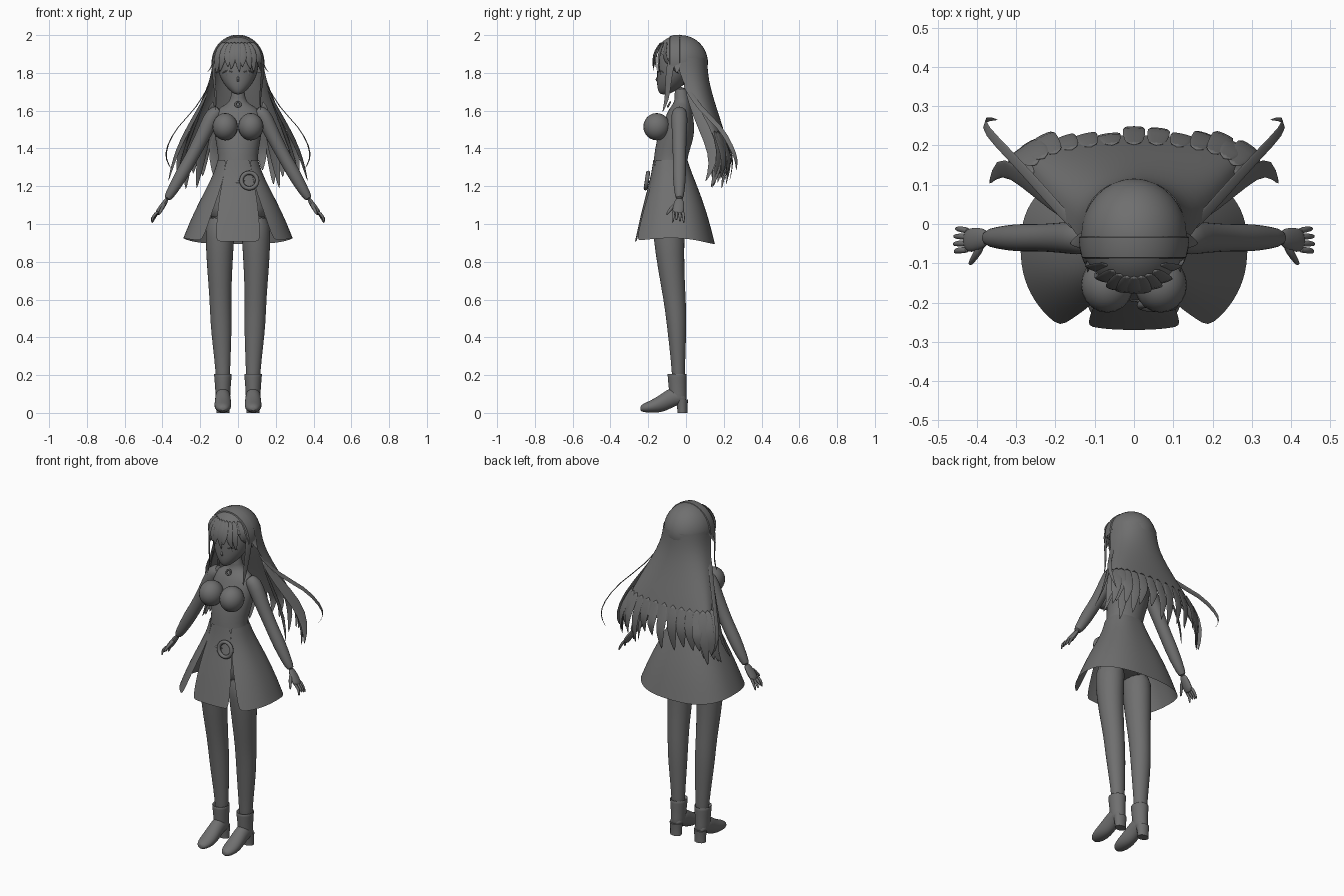
import bpy, math, random
from mathutils import Vector as V

if "Cube" in bpy.data.objects:
    bpy.data.objects.remove(bpy.data.objects["Cube"])

random.seed(4)
grey = bpy.data.materials.new("warm_grey")
grey.diffuse_color = (0.16, 0.16, 0.16, 1)
grey.use_nodes = True
grey.node_tree.nodes["Principled BSDF"].inputs["Base Color"].default_value = grey.diffuse_color


def finish(name, verts, faces, sub=1, angle=50):
    me = bpy.data.meshes.new(name)
    me.from_pydata([tuple(v) for v in verts], [], faces)
    me.materials.append(grey)
    ob = bpy.data.objects.new(name, me)
    bpy.context.collection.objects.link(ob)
    bpy.ops.object.select_all(action='DESELECT')
    ob.select_set(True)
    bpy.context.view_layer.objects.active = ob
    bpy.ops.object.mode_set(mode='EDIT')
    bpy.ops.mesh.select_all(action='SELECT')
    bpy.ops.mesh.normals_make_consistent(inside=False)
    bpy.ops.object.mode_set(mode='OBJECT')
    bpy.ops.object.shade_smooth_by_angle(angle=math.radians(angle))
    if sub:
        m = ob.modifiers.new("smooth", 'SUBSURF')
        m.levels = m.render_levels = sub
    return ob


def grid(rows, closed=True, caps=True, base=0):
    n = len(rows[0])
    verts = [p for r in rows for p in r]
    faces = []
    for i in range(len(rows) - 1):
        for j in range(n if closed else n - 1):
            k = (j + 1) % n
            faces.append([base + q for q in (i*n + j, i*n + k, (i+1)*n + k, (i+1)*n + j)])
    if closed and caps:
        faces.append([base + j for j in range(n)][::-1])
        faces.append([base + (len(rows)-1)*n + j for j in range(n)])
    return verts, faces


def ring(c, u, v, n):
    return [V(c) + u*math.cos(2*math.pi*j/n) + v*math.sin(2*math.pi*j/n) for j in range(n)]


def loft(name, rings, n=16, sub=1):
    """Stack of horizontal ellipses: x, y, z, rx, ry."""
    rows = [ring((x, y, z), V((a, 0, 0)), V((0, b, 0)), n) for x, y, z, a, b in rings]
    return finish(name, *grid(rows), sub=sub)


def tubes(name, items, n=8, flat=1.0, sub=1):
    """Tapered tubes or flat locks; each item: points, radii, thickness direction."""
    vs, fs = [], []
    for pts, rad, ref in items:
        pts, rows = [V(p) for p in pts], []
        for i, p in enumerate(pts):
            t = (pts[min(i+1, len(pts)-1)] - pts[max(i-1, 0)]).normalized()
            u = t.cross(V(ref)).normalized()
            rows.append(ring(p, u*rad[i], u.cross(t)*rad[i]*flat, n))
        a, b = grid(rows, base=len(vs))
        vs += a
        fs += b
    return finish(name, vs, fs, sub)


def ball(name, c, r):
    rows = [ring((c[0], c[1], c[2] + r[2]*math.cos(t)), V((r[0]*math.sin(t), 0, 0)),
                 V((0, r[1]*math.sin(t), 0)), 20) for t in [math.pi*(i+.15)/12.3 for i in range(13)]]
    return finish(name, *grid(rows), sub=0)


# Head, neck and torso
loft("face", [(0, y, z, a, b) for z, y, a, b in [
    (1.685, -.115, .015, .02), (1.70, -.105, .037, .042), (1.73, -.085, .069, .07),
    (1.77, -.07, .094, .085), (1.81, -.055, .108, .1), (1.86, -.045, .115, .108),
    (1.92, -.04, .1, .1), (1.97, -.035, .05, .05)]])
tubes("nose", [([(0, -.142, 1.79), (0, -.161, 1.763), (0, -.146, 1.753)], [.003, .008, .006], (0, 1, 0))])
loft("torso", [(0, y, z, a, b) for z, y, a, b in [
    (1.73, -.03, .035, .035), (1.66, -.02, .037, .037), (1.635, -.024, .06, .045),
    (1.61, -.03, .112, .06), (1.57, -.035, .13, .074), (1.5, -.045, .128, .092),
    (1.44, -.06, .12, .098), (1.36, -.08, .105, .09), (1.31, -.085, .11, .09),
    (1.2, -.08, .145, .1), (1.08, -.08, .165, .1), (1.0, -.085, .14, .085)]], 20)


def torus(name, c, R, r, tilt):
    rows = []
    for i in range(28):
        a = 2*math.pi*i/28
        d = V((math.cos(a), math.sin(a)*math.sin(tilt), math.sin(a)*math.cos(tilt)))
        nrm = V((0, -math.cos(tilt), math.sin(tilt)))
        rows.append(ring(V(c) + d*R, d*r, nrm*r, 8))
    return finish(name, *grid(rows + rows[:1], caps=False), sub=0)


torus("belt_buckle", (.06, -.207, 1.23), .042, .011, .15)
torus("collar_brooch", (0, -.09, 1.633), .014, .005, .5)
tubes("belt_strap", [([(-.04, -.187, 1.225), (0, -.196, 1.22), (.04, -.2, 1.23)], [.007]*3, (0, 1, 0))], flat=.5)

# Skirt: wrap-around shell with a front opening, plus a hanging front panel
SK = [(1.34, -.083, .107, .09), (1.27, -.076, .128, .107), (1.2, -.07, .162, .13),
      (1.1, -.064, .212, .163), (1.0, -.06, .256, .19), (.908, -.058, .29, .212)]


def skirt_row(i, a0, a1, n, flare):
    z, cy, rx, ry = SK[i]
    t, out = max(0, (i - 2)/3), []
    for j in range(n):
        a = a0 + (a1 - a0)*j/(n - 1)
        s, c = math.sin(a), math.cos(a)
        p = lambda q: math.copysign(abs(q)**.82, q)
        out.append(V((rx*p(s), cy - ry*p(c) - flare*t*max(0, c)**2, z + .018*t*abs(s)**3 - (.015*t if c < 0 else 0)*abs(c))))
    return out


gap = [.55, .52, .5, .54, .59, .63]
panel = [.55, .52, .5, .44, .38, .34]
finish("skirt_shell", *grid([skirt_row(i, g, 2*math.pi - g, 33, .04) for i, g in enumerate(gap)], False))
finish("skirt_front_panel", *grid([skirt_row(i, -g, g, 9, 0) for i, g in enumerate(panel)], False))

# Limbs, chest and boots on both sides
for s, side in ((-1, "right"), (1, "left")):
    ball(side + "_bust", (s*.068, -.155, 1.515), (.067, .071, .072))
    loft(side + "_leg", [(s*x, y, z, a, b) for x, y, z, a, b in [
        (.09, -.09, 1.06, .08, .09), (.097, -.092, .93, .078, .084), (.097, -.078, .75, .067, .07),
        (.093, -.06, .6, .058, .06), (.09, -.05, .48, .058, .054), (.085, -.045, .35, .049, .044),
        (.08, -.04, .22, .039, .035), (.08, -.04, .12, .035, .033)]])
    loft(side + "_boot_shaft", [(s*.08, y, z, a, b) for y, z, a, b in [
        (-.046, .19, .036, .038), (-.047, .212, .048, .052), (-.047, .2, .048, .052),
        (-.045, .13, .041, .047), (-.042, .08, .04, .046), (-.038, .05, .036, .04)]])
    rows = [ring((s*.08, y, (a+b)/2), V((w, 0, 0)), V((0, 0, (b-a)/2)), 16) for y, a, b, w in [
        (.002, .05, .09, .025), (-.02, .045, .12, .038), (-.06, .035, .14, .041), (-.1, .012, .125, .042),
        (-.145, 0, .09, .046), (-.19, 0, .065, .045), (-.225, .003, .05, .034), (-.243, .01, .035, .016)]]
    finish(side + "_boot_foot", *grid(rows))
    loft(side + "_boot_heel", [(s*.08, -.022, .07, .038, .033), (s*.08, -.02, .03, .034, .027),
                               (s*.08, -.019, 0, .034, .026)], sub=0)
    tubes(side + "_arm", [([(s*x, -.035, z) for x, z in [
        (.09, 1.605), (.13, 1.585), (.165, 1.51), (.205, 1.43), (.25, 1.345), (.3, 1.26), (.345, 1.18), (.38, 1.125)]],
        [.03, .046, .042, .038, .035, .037, .029, .021], (0, 1, 0))], 14)
    tubes(side + "_palm", [([(s*.372, -.035, 1.138), (s*.393, -.037, 1.105), (s*.418, -.042, 1.068), (s*.43, -.043, 1.05)],
                            [.02, .03, .033, .025], (s*.8, 0, .55))], 12, .5)
    fingers = [([(s*.418, -.018 - .016*i, 1.07), (s*(.442 + .004*i), -.013 - .018*i, 1.04),
                 (s*(.455 + .005*min(i, 3 - i)), -.012 - .02*i, 1.003 + .008*(i % 3))],
                [.0095, .0085, .005], (1, 0, 0)) for i in range(4)]
    fingers.append(([(s*.385, -.05, 1.11), (s*.405, -.083, 1.08), (s*.42, -.105, 1.045)], [.012, .01, .006], (1, 0, 0)))
    tubes(side + "_fingers", fingers)
    # Eye: thin lid line and brow
    tubes(side + "_eyelid", [([(s*x, y, z) for x, y, z in [(.022, -.148, 1.8), (.045, -.142, 1.812),
          (.068, -.13, 1.81), (.083, -.117, 1.797)]], [.003, .005, .005, .002], (0, 1, 0))], 6)
    tubes(side + "_eye", [([(s*.046, -.137, 1.81), (s*.047, -.136, 1.795), (s*.047, -.128, 1.775)],
                           [.014, .018, .01], (0, 1, 0))], 10, .2)

# Hair cap: ellipsoid open at the face
C, R = V((0, -.03, 1.855)), V((.135, .146, .145))
n, rows = 32, []
for i in range(13):
    row = []
    for j in range(n):
        a = 2*math.pi*j/n
        front = max(0, -math.sin(a))
        t = .02 + (math.pi*(.62 - .27*front**.6) - .02)*i/12
        row.append(C + V((R.x*math.sin(t)*math.cos(a), R.y*math.sin(t)*math.sin(a), R.z*math.cos(t))))
    rows.append(row)
v, f = grid(rows)
finish("hair_cap", v, f[:-1], 0)

# Headband: raised strip from ear to ear
rows = []
for i in range(25):
    a = math.pi*(i/24*1.1 - .05)
    rows.append([V((math.cos(a)*q, y, 1.855 + math.sin(a)*q*1.05)) for y, q in
                 ((-.088, .124), (-.085, .133), (-.06, .139), (-.035, .14), (-.03, .133))])
finish("headband", *grid(rows, False), sub=0)

# Long back hair sheet: z, half width, back y, edge y
SH = [(1.88, .132, .113, -.05), (1.8, .14, .115, -.035), (1.72, .165, .13, 0),
      (1.62, .208, .16, .05), (1.5, .255, .2, .115), (1.4, .285, .226, .16)]


def sheet(u, row):
    z, w, yb, ys = row
    a = u*math.pi/2
    return V((w*math.sin(a), ys + (yb - ys)*max(0, math.cos(a))**.7, z))


finish("back_hair", *grid([[sheet(j/10 - 1, r) for j in range(21)] for r in SH], False))

# Ragged ends, side locks and thin curls
locks = []
for j in range(15):
    u = (j - 7)/7.2
    p0, p1 = sheet(u, SH[4]), sheet(u, SH[5])
    end = random.uniform(1.17, 1.27) + (.03 if abs(u) < .3 else 0)
    d = V((u*.02, .012, 0))
    p2 = V((p1.x + u*.025, p1.y + random.uniform(0, .03), (p1.z + end)/2 + .02))
    locks.append(([p0, p1 + d*.4, p2, V((p2.x + u*.01, p2.y - .025, end))],
                  [.022, .034, .03, .003], (u*.8, 1, .2)))
for s in (-1, 1):
    locks += [([(s*.15, 0, 1.72), (s*.22, .06, 1.58), (s*.3, .13, 1.44), (s*.345, .15, 1.32), (s*.37, .1, 1.22)],
               [.012, .03, .036, .026, .002], (s, -.4, .4)),
              ([(s*.16, .02, 1.7), (s*.22, .09, 1.55), (s*.28, .16, 1.4), (s*.31, .17, 1.28), (s*.33, .13, 1.19)],
               [.015, .03, .034, .025, .002], (s, .3, .4)),
              ([(s*.13, .05, 1.66), (s*.17, .1, 1.48), (s*.2, .15, 1.33), (s*.22, .14, 1.18)],
               [.02, .035, .032, .002], (s*.6, 1, .2)),
              ([(s*.14, -.02, 1.76), (s*.22, .07, 1.61), (s*.32, .18, 1.52), (s*.38, .24, 1.41),
                (s*.385, .27, 1.34), (s*.345, .265, 1.28)], [.015, .017, .015, .014, .01, .001], (s, .2, .5)),
              # locks framing the face and falling before the shoulder
              ([(s*.122, -.07, 1.9), (s*.132, -.085, 1.83), (s*.125, -.095, 1.74), (s*.115, -.1, 1.66), (s*.12, -.125, 1.59)],
               [.02, .024, .018, .014, .002], (s, -.4, 0)),
              ([(s*.125, -.04, 1.88), (s*.138, -.045, 1.83), (s*.165, -.05, 1.8)], [.025, .022, .002], (s, -.2, 0))]
tubes("hair_locks", locks, 8, .14)

# Fringe
fringe = []
for j in range(9):
    x = (j - 4)*.028
    on = lambda q, z: (q, -.033 - .146*math.sqrt(max(0, 1 - (q/.14)**2 - ((z - 1.855)/.148)**2)), z)
    tip = [1.79, 1.8, 1.83, 1.815, 1.80, 1.83, 1.815, 1.8, 1.79][j]
    fringe.append(([on(x*.6, 1.965), on(x*.9, 1.92), on(x, 1.87), on(x*1.08 + .008*(-1)**j, tip)],
                   [.014, .022, .022, .002], (x*4, -1, .1)))
tubes("fringe", fringe, 8, .2)
